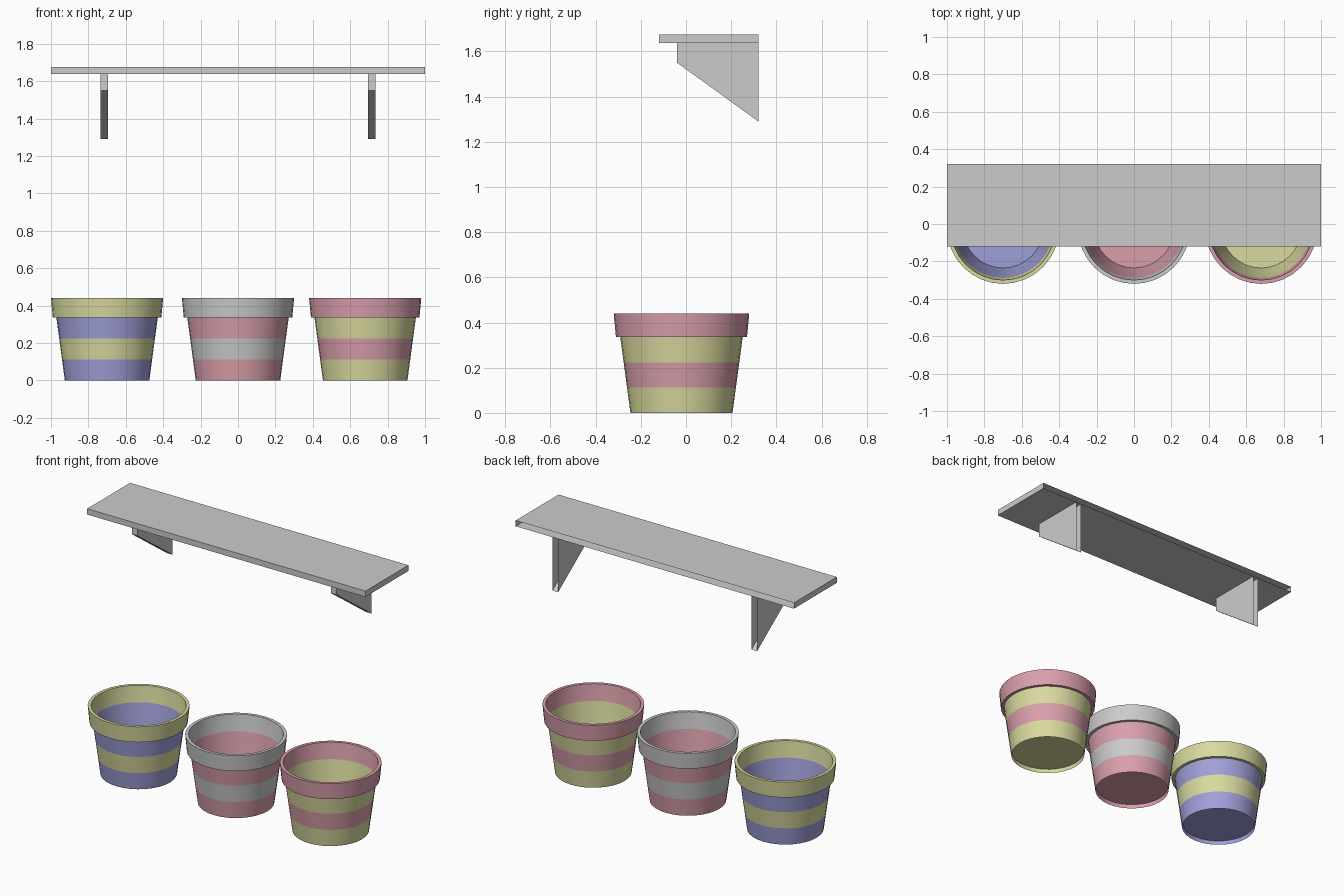
import bpy, bmesh, math

if "Cube" in bpy.data.objects:
    bpy.data.objects.remove(bpy.data.objects["Cube"])

SIDES = 32


def material(name, rgb):
    m = bpy.data.materials.new(name)
    m.diffuse_color = (*rgb, 1)
    m.use_nodes = True
    m.node_tree.nodes["Principled BSDF"].inputs["Base Color"].default_value = m.diffuse_color
    return m


BLUE = material("blue", (0.35, 0.35, 0.70))
OLIVE = material("olive", (0.70, 0.70, 0.35))
RED = material("red", (0.70, 0.35, 0.41))
GREY = material("grey", (0.8, 0.8, 0.8))


def finish(bm, name, mats=()):
    me = bpy.data.meshes.new(name)
    bm.to_mesh(me)
    bm.free()
    for m in mats:
        me.materials.append(m)
    ob = bpy.data.objects.new(name, me)
    bpy.context.collection.objects.link(ob)
    return ob


def extrude_profile(name, yz, x0, x1, skip=()):
    """Side profile swept along x; skip lists profile edges left open."""
    bm = bmesh.new()
    a = [bm.verts.new((x0, y, z)) for y, z in yz]
    b = [bm.verts.new((x1, y, z)) for y, z in yz]
    bm.faces.new(a)
    bm.faces.new(b[::-1])
    n = len(yz)
    for i in range(n):
        if i not in skip:
            j = (i + 1) % n
            bm.faces.new((a[j], a[i], b[i], b[j]))
    bmesh.ops.recalc_face_normals(bm, faces=bm.faces)
    return finish(bm, name)


# Pot profile (radius, z) from underside centre, up the outside, down the inside.
# Each entry's third value picks the colour of the band leading to the next point.
POT = [(0, 0.025, 0), (0.222, 0.025, 0), (0.226, 0, 0), (0.241, 0.112, 1),
       (0.256, 0.224, 0), (0.271, 0.335, 1), (0.29, 0.335, 1), (0.30, 0.44, 1),
       (0.28, 0.44, 1), (0.268, 0.335, 0), (0.215, 0.035, 0), (0, 0.035, 0)]


def pot(name, cx, body, stripe):
    bm = bmesh.new()
    rings = []
    for r, z, _ in POT:
        count = SIDES if r else 1
        rings.append([bm.verts.new((cx + r * math.cos(math.tau * k / SIDES),
                                    -0.02 + r * math.sin(math.tau * k / SIDES), z))
                      for k in range(count)])
    for i in range(len(POT) - 1):
        lo, hi = rings[i], rings[i + 1]
        if len(lo) == 1:
            faces = [bm.faces.new(hi[::-1])]
        elif len(hi) == 1:
            faces = [bm.faces.new(lo)]
        else:
            faces = [bm.faces.new((lo[k], lo[(k + 1) % SIDES],
                                   hi[(k + 1) % SIDES], hi[k])) for k in range(SIDES)]
        for f in faces:
            f.material_index = POT[i][2]
    # drop the unused centre points of the two floor discs
    bmesh.ops.delete(bm, geom=[v for v in bm.verts if not v.link_faces], context='VERTS')
    ob = finish(bm, name, (body, stripe))
    bpy.ops.object.select_all(action='DESELECT')
    ob.select_set(True)
    bpy.context.view_layer.objects.active = ob
    bpy.ops.object.shade_smooth_by_angle(angle=math.radians(30))


# Three striped flower pots
pot("left_pot", -0.70, BLUE, OLIVE)
pot("middle_pot", 0.0, RED, GREY)
pot("right_pot", 0.68, OLIVE, RED)

# Wall shelf, open at the back where it meets the wall
extrude_profile("shelf_board",
                [(-0.12, 1.637), (0.32, 1.637), (0.32, 1.675), (-0.12, 1.675)],
                -1, 1, skip=(1,))

# Pair of tapered brackets, open at the back and under the board
for side, cx in (("left", -0.715), ("right", 0.715)):
    extrude_profile(side + "_bracket",
                    [(-0.04, 1.637), (-0.04, 1.55), (0.32, 1.29), (0.32, 1.637)],
                    cx - 0.02, cx + 0.02, skip=(2, 3))
